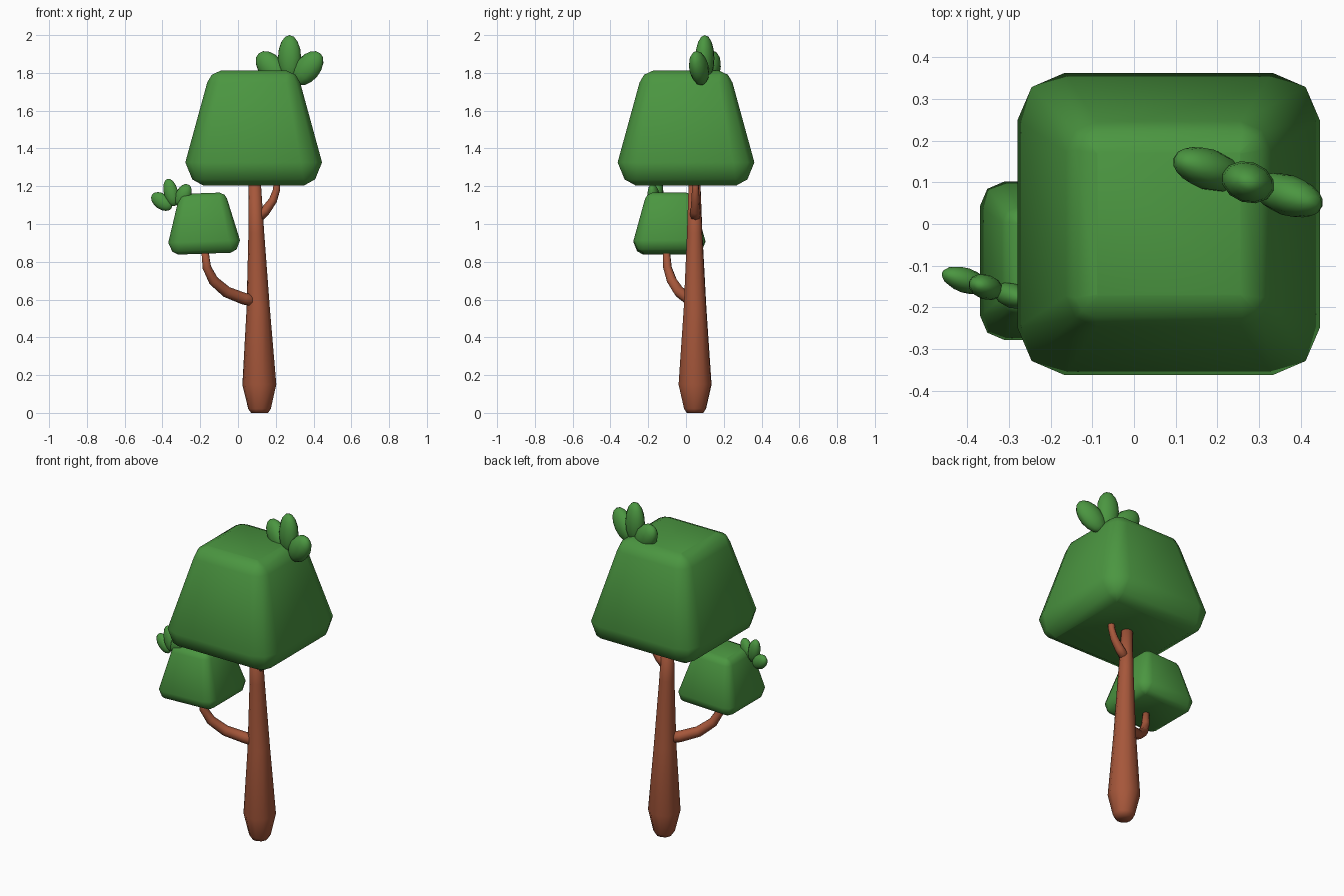
import bpy, bmesh, math
from mathutils import Vector, Matrix

if "Cube" in bpy.data.objects:
    bpy.data.objects.remove(bpy.data.objects["Cube"])


def material(name, rgb):
    m = bpy.data.materials.new(name)
    m.diffuse_color = (*rgb, 1)
    m.use_nodes = True
    m.node_tree.nodes["Principled BSDF"].inputs["Base Color"].default_value = m.diffuse_color
    return m


GREEN = material("leaf green", (0.07, 0.305, 0.052))
BROWN = material("bark brown", (0.38, 0.095, 0.043))


def finish(bm, name, mat, angle=180):
    bmesh.ops.remove_doubles(bm, verts=bm.verts, dist=1e-5)
    bmesh.ops.recalc_face_normals(bm, faces=bm.faces)
    me = bpy.data.meshes.new(name)
    bm.to_mesh(me)
    bm.free()
    me.materials.append(mat)
    ob = bpy.data.objects.new(name, me)
    bpy.context.collection.objects.link(ob)
    me.shade_smooth()
    return ob


def loft(rings):
    """Skin a list of equal-length point rings and cap both ends."""
    bm = bmesh.new()
    vs = [[bm.verts.new(p) for p in r] for r in rings]
    n = len(vs[0])
    for a, b in zip(vs, vs[1:]):
        for i in range(n):
            j = (i + 1) % n
            bm.faces.new((a[i], a[j], b[j], b[i]))
    bm.faces.new(vs[0][::-1])
    bm.faces.new(vs[-1])
    return bm


def tube(name, stations, sides):
    """Sweep a round section along (x, y, z, radius) stations."""
    pts = [Vector(s[:3]) for s in stations]
    rings = []
    for i, s in enumerate(stations):
        t = (pts[min(i + 1, len(pts) - 1)] - pts[max(i - 1, 0)]).normalized()
        u = Vector((0.53, -0.85, 0)).cross(t).normalized() if abs(t.z) < 0.95 else None
        side = Vector((0.53, -0.85, 0))
        side = (side - t * side.dot(t)).normalized()
        u = t.cross(side)
        rings.append([pts[i] + s[3] * (side * math.cos(a) + u * math.sin(a))
                      for a in (2 * math.pi * (k + 0.5) / sides for k in range(sides))])
    return finish(loft(rings), name, BROWN)


def canopy(name, loc, scale, tilt=0):
    """Tapered block with rounded edges: rings of (height, half width, corner cut)."""
    profile = [(0, .265, .004), (.033, .325, .062), (.123, .362, .113),
               (.546, .246, .074), (.587, .222, .045), (.61, .172, .004)]
    rings = []
    for z, h, c in profile:
        ring = []
        for q in range(4):
            rot = Matrix.Rotation(q * math.pi / 2, 3, 'Z')
            for x, y in ((h, h - c), (h - .3 * c, h - .3 * c), (h - c, h)):
                ring.append(rot @ Vector((x, y, z)))
        rings.append(ring)
    ob = finish(loft(rings), name, GREEN)
    ob.location, ob.scale = loc, (scale,) * 3
    ob.rotation_euler = (0, tilt, 0)
    return ob


def leaf_sprig(name, loc, scale, rot):
    """Three fat leaves fanned out in the local xz plane."""
    bm = bmesh.new()
    for x, z, ang, length, width in ((0, .02, 0, .125, .066),
                                     (.103, -.034, 42, .108, .07),
                                     (-.103, -.034, -42, .108, .07)):
        m = (Matrix.Translation((x, 0, z)) @ Matrix.Rotation(math.radians(ang), 4, 'Y')
             @ Matrix.Diagonal((width, .05, length, 1)))
        bmesh.ops.create_uvsphere(bm, u_segments=12, v_segments=8, radius=1, matrix=m)
    ob = finish(bm, name, GREEN)
    ob.location, ob.scale = loc, (scale,) * 3
    ob.rotation_euler = [math.radians(a) for a in rot]
    return ob


# Trunk with a swollen foot, leaning very slightly
tube("trunk", [(.114, .048, 0, .045), (.114, .048, .022, .06), (.113, .048, .15, .09),
               (.107, .048, .55, .062), (.097, .046, .95, .042), (.088, .045, 1.25, .031)], 10)

# Curved branches
tube("left_branch", [(.10, .04, .59, .034), (.03, .015, .605, .032), (-.06, -.035, .64, .030),
                     (-.13, -.075, .70, .027), (-.165, -.098, .77, .023),
                     (-.178, -.106, .88, .018)], 8)
tube("right_branch", [(.10, .048, 1.03, .03), (.145, .05, 1.07, .026), (.185, .05, 1.125, .022),
                      (.204, .05, 1.18, .019), (.206, .05, 1.25, .016)], 8)

# Leaf blocks
canopy("main_canopy", (.083, 0, 1.203), 1)
canopy("small_canopy", (-.177, -.088, .843), .525, math.radians(-2))

# Leaf sprigs on the corners of the blocks
leaf_sprig("top_sprig", (.273, .1, 1.858), .98, (0, 0, -18))
leaf_sprig("side_sprig", (-.352, -.152, 1.155), .6, (0, -15, -18))
